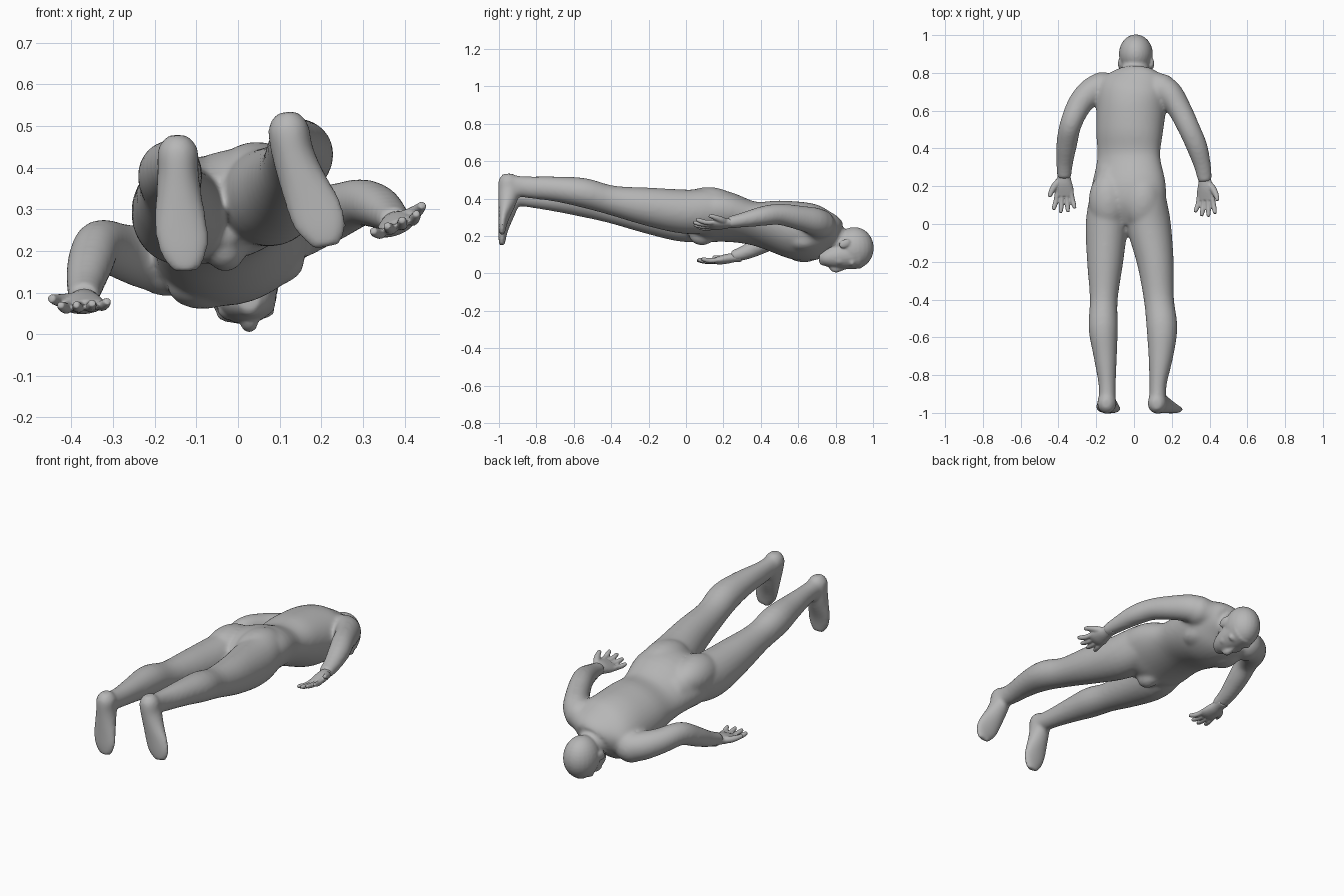
import bpy, bmesh, math
from mathutils import Matrix, Vector

if "Cube" in bpy.data.objects:
    bpy.data.objects.remove(bpy.data.objects["Cube"])

grey = bpy.data.materials.new("plain grey")
grey.use_nodes = True
grey.diffuse_color = (0.47, 0.47, 0.47, 1)
grey.node_tree.nodes["Principled BSDF"].inputs["Base Color"].default_value = (0.47, 0.47, 0.47, 1)


def resample(rows, steps=4):
    """Catmull-Rom interpolation of the section rows."""
    out = []
    for i in range(len(rows) - 1):
        p = [rows[min(max(i + k, 0), len(rows) - 1)] for k in (-1, 0, 1, 2)]
        for s in range(steps):
            t = s / steps
            out.append([0.5 * (2 * b + (c - a) * t + (2 * a - 5 * b + 4 * c - d) * t * t
                               + (3 * b - a - 3 * c + d) * t ** 3) for a, b, c, d in zip(*p)])
    return out + [list(rows[-1])]


def loft(bm, rows, up=(0, 0, 1), roll=0, matrix=Matrix(), n=24):
    """Closed tube through rows of (x, y, z, half width, half depth)."""
    rows = resample(rows)
    pts = [Vector(r[:3]) for r in rows]
    rings = []
    for i, r in enumerate(rows):
        tangent = (pts[min(i + 1, len(pts) - 1)] - pts[max(i - 1, 0)]).normalized()
        side = tangent.cross(Vector(up)).normalized()
        lift = side.cross(tangent)
        ring = []
        for k in range(n):
            a = 2 * math.pi * k / n
            u, v = r[3] * math.cos(a), r[4] * math.sin(a)
            u, v = u * math.cos(roll) - v * math.sin(roll), u * math.sin(roll) + v * math.cos(roll)
            ring.append(bm.verts.new(matrix @ (pts[i] + side * u + lift * v)))
        rings.append(ring)
    for a, b in zip(rings, rings[1:]):
        for k in range(n):
            bm.faces.new((a[k], a[(k + 1) % n], b[(k + 1) % n], b[k]))
    bm.faces.new(rings[0][::-1])
    bm.faces.new(rings[-1])


def ball(bm, centre, radii, tilt=0):
    """Ellipsoid, optionally tilted about x."""
    m = Matrix.Translation(centre) @ Matrix.Rotation(tilt, 4, 'X') @ Matrix.Diagonal((*radii, 1))
    bmesh.ops.create_uvsphere(bm, u_segments=24, v_segments=16, radius=1, matrix=m)


def finish(bm, name, voxel, smoothing):
    """Fuse the overlapping volumes into one smooth skin."""
    bmesh.ops.recalc_face_normals(bm, faces=bm.faces)
    mesh = bpy.data.meshes.new(name)
    bm.to_mesh(mesh)
    bm.free()
    mesh.materials.append(grey)
    mesh.shade_smooth()
    obj = bpy.data.objects.new(name, mesh)
    bpy.context.collection.objects.link(obj)
    fuse = obj.modifiers.new("fuse", 'REMESH')
    fuse.mode = 'VOXEL'
    fuse.voxel_size = voxel
    fuse.use_smooth_shade = True
    soften = obj.modifiers.new("soften", 'SMOOTH')
    soften.factor = 0.5
    soften.iterations = smoothing


neck = [(0, .68, .21, .085, .08), (.004, .77, .19, .078, .075), (.01, .86, .155, .07, .074),
        (.01, .89, .145, .06, .06)]

# ---- Body: torso, neck, legs, feet and arms ----
body = bmesh.new()
loft(body, [(-.03, .0, .30, .12, .08), (-.03, .1, .305, .195, .125), (-.028, .2, .305, .203, .128),
            (-.028, .35, .27, .172, .108), (-.024, .48, .252, .18, .135), (-.016, .6, .228, .187, .153),
            (-.01, .7, .218, .19, .142), (0, .77, .21, .165, .105), (.003, .81, .195, .10, .075)],
     roll=math.radians(18), n=36)
loft(body, neck)
# chest, buttocks and groin
ball(body, (.075, .63, .175), (.085, .095, .06))
ball(body, (-.085, .63, .115), (.085, .095, .055))
ball(body, (.045, .12, .362), (.108, .16, .1))
ball(body, (-.135, .12, .333), (.105, .16, .1))
ball(body, (-.03, .085, .205), (.05, .07, .055))
# shoulders
ball(body, (.15, .71, .265), (.078, .085, .08))
ball(body, (-.17, .72, .172), (.085, .085, .082))

# right leg and foot
loft(body, [(-.10, .28, .285, .09, .09), (-.125, .15, .30, .105, .115), (-.144, 0, .29, .112, .123),
            (-.153, -.2, .315, .096, .103), (-.16, -.4, .348, .074, .079), (-.163, -.55, .383, .078, .081),
            (-.152, -.7, .397, .062, .066), (-.142, -.85, .408, .046, .053), (-.142, -.95, .42, .046, .05)])
loft(body, [(-.143, -.953, .478, .025, .028), (-.144, -.951, .445, .049, .053), (-.144, -.947, .39, .05, .058),
            (-.142, -.957, .33, .056, .047), (-.136, -.974, .25, .065, .029), (-.128, -.982, .195, .058, .021),
            (-.122, -.984, .15, .034, .016)], up=(0, 1, 0))
# left leg and foot
loft(body, [(.03, .28, .32, .09, .09), (.06, .15, .335, .105, .115), (.078, 0, .33, .117, .119),
            (.113, -.2, .357, .098, .103), (.132, -.4, .392, .08, .079), (.148, -.55, .432, .082, .079),
            (.142, -.7, .452, .066, .067), (.127, -.85, .462, .046, .058), (.125, -.95, .475, .046, .052)])
loft(body, [(.115, -.953, .533, .025, .028), (.12, -.951, .50, .049, .053), (.13, -.947, .44, .051, .058),
            (.152, -.957, .375, .056, .047), (.184, -.974, .30, .066, .029), (.204, -.982, .25, .06, .021),
            (.211, -.984, .208, .034, .016)], up=(0, 1, 0))
# right and left arm
loft(body, [(-.13, .74, .17, .07, .07), (-.21, .71, .18, .075, .075), (-.283, .64, .2, .066, .066),
            (-.334, .53, .214, .058, .06), (-.355, .43, .168, .056, .053), (-.367, .33, .118, .046, .042),
            (-.37, .245, .09, .038, .031)])
loft(body, [(.10, .74, .25, .07, .07), (.178, .70, .275, .072, .075), (.24, .61, .297, .063, .066),
            (.294, .50, .316, .058, .057), (.333, .41, .307, .056, .053), (.362, .31, .287, .046, .041),
            (.377, .225, .272, .038, .031)])
finish(body, "body", .009, 16)

# ---- Head ----
head = bmesh.new()
loft(head, neck[1:])
ball(head, (.01, .9, .136), (.09, .104, .112))
loft(head, [(.012, .92, .112, .08, .088), (.018, .84, .098, .076, .076), (.022, .78, .088, .066, .06),
            (.025, .74, .083, .05, .043), (.026, .712, .083, .026, .024)])
# nose and chin
loft(head, [(.02, .89, .05, .012, .014), (.024, .84, .034, .013, .017), (.027, .80, .026, .021, .022),
            (.027, .778, .038, .018, .018)], n=16)
ball(head, (.027, .735, .066), (.03, .024, .024))
for side in (-1, 1):
    # brow, cheek and ear
    ball(head, (.018 + side * .03, .888, .055 + side * .004), (.042, .02, .024))
    ball(head, (.02 + side * .036, .82, .066 + side * .005), (.034, .036, .028))
    ball(head, (.011 + side * .085, .848, .152 + side * .008), (.011, .034, .022), .5)
finish(head, "head", .006, 8)


# ---- Hands: palm up, thumb outward ----
def hand(name, wrist, side, tilt, pitch):
    bm = bmesh.new()
    m = (Matrix.Translation(wrist) @ Matrix.Rotation(tilt, 4, 'Y') @ Matrix.Rotation(pitch, 4, 'X')
         @ Matrix.Diagonal((side, 1, 1, 1)))
    loft(bm, [(0, .03, 0, .034, .027), (0, -.01, 0, .034, .025), (.002, -.05, -.002, .044, .026),
              (0, -.09, -.005, .05, .022), (0, -.118, -.004, .046, .015)], matrix=m)
    for u, length in ((.036, .08), (.012, .096), (-.012, .092), (-.035, .072)):
        loft(bm, [(u, -.09, -.004, .0135, .0135), (u * 1.2, -.11 - length * .35, -.004, .0135, .0135),
                  (u * 1.45, -.11 - length * .75, .004, .0125, .0125),
                  (u * 1.6, -.11 - length, .012, .009, .009)], matrix=m, n=12)
    loft(bm, [(.015, -.03, 0, .02, .02), (.045, -.058, .004, .019, .018), (.066, -.09, .012, .015, .014),
              (.078, -.12, .02, .010, .010)], matrix=m, n=12)
    finish(bm, name, .0045, 3)


hand("right_hand", (-.37, .265, .086), -1, math.radians(-4), math.radians(7))
hand("left_hand", (.375, .245, .27), 1, math.radians(-22), math.radians(4))
